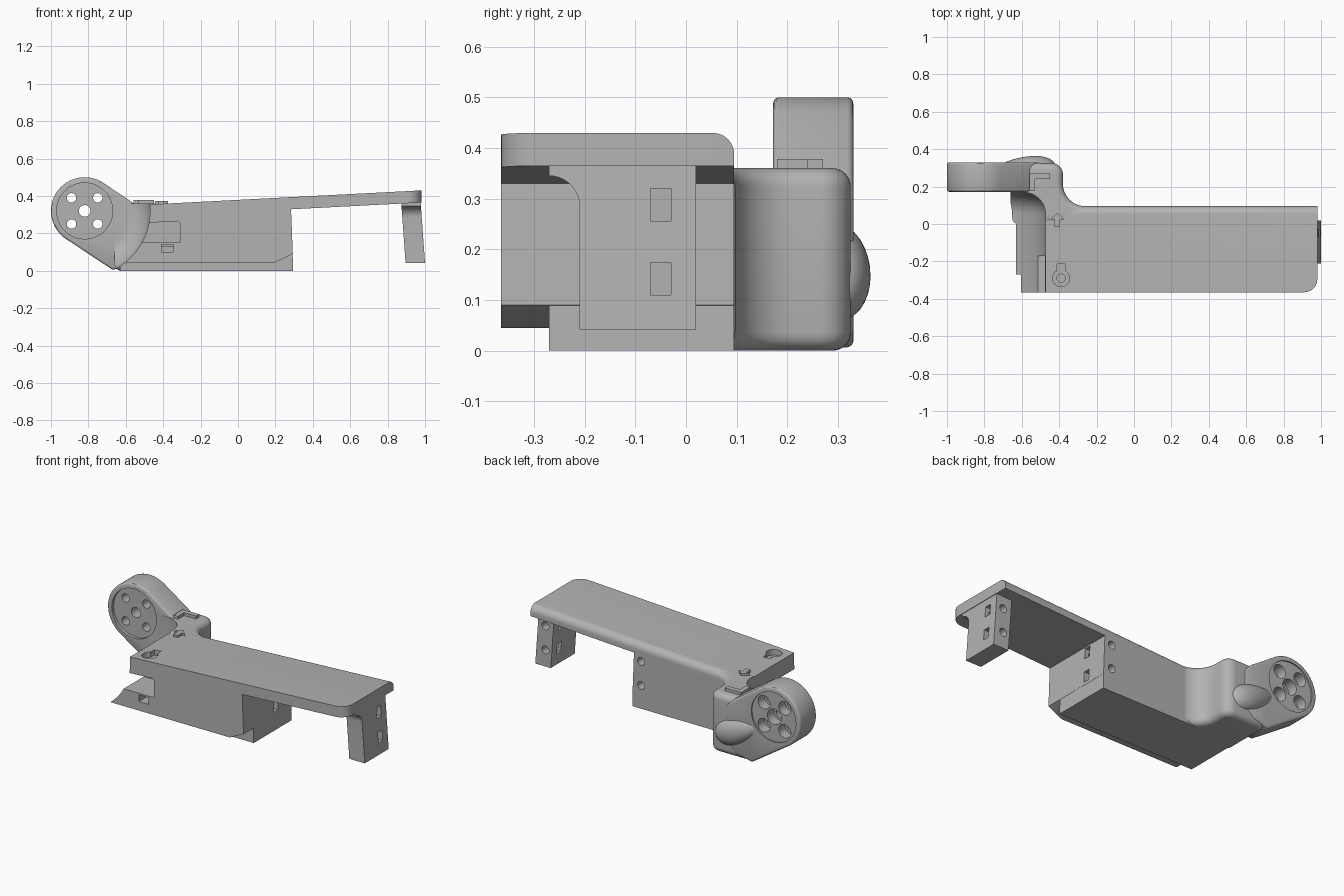
import bpy, bmesh, math
from mathutils import Vector
from mathutils.geometry import convex_hull_2d

cube = bpy.data.objects.get("Cube")
if cube:
    bpy.data.objects.remove(cube)

grey = bpy.data.materials.new("matte grey")
grey.use_nodes = True
COLOUR = (0.45, 0.45, 0.45, 1)
grey.diffuse_color = COLOUR
grey.node_tree.nodes["Principled BSDF"].inputs["Base Color"].default_value = COLOUR

HUB_X, HUB_Z = -0.82, 0.32
FRONT, BACK = -0.365, 0.095


def deck(x):
    """Height of the sloping top surface."""
    return 0.379 + 0.0517 * x


def arc(cx, cy, r, start, end, steps=10):
    return [(cx + r * math.cos(math.radians(start + (end - start) * i / steps)),
             cy + r * math.sin(math.radians(start + (end - start) * i / steps)))
            for i in range(steps + 1)]


def finish(name, bm):
    bmesh.ops.recalc_face_normals(bm, faces=bm.faces)
    mesh = bpy.data.meshes.new(name)
    bm.to_mesh(mesh)
    bm.free()
    mesh.materials.append(grey)
    ob = bpy.data.objects.new(name, mesh)
    bpy.context.collection.objects.link(ob)
    return ob


def prism_bm(points, axis, lo, hi):
    place = {"x": lambda a, b: (lo, a, b), "y": lambda a, b: (a, lo, b),
             "z": lambda a, b: (a, b, lo)}[axis]
    bm = bmesh.new()
    face = bm.faces.new([bm.verts.new(place(a, b)) for a, b in points])
    new = bmesh.ops.extrude_face_region(bm, geom=[face])["geom"]
    step = Vector([hi - lo if axis == k else 0 for k in "xyz"])
    bmesh.ops.translate(bm, vec=step, verts=[v for v in new if isinstance(v, bmesh.types.BMVert)])
    return bm


def prism(name, points, axis, lo, hi):
    return finish(name, prism_bm(points, axis, lo, hi))


def box(name, x0, x1, y0, y1, z0, z1):
    return prism(name, [(x0, y0), (x1, y0), (x1, y1), (x0, y1)], "z", z0, z1)


def rod(name, a, b, r, axis, lo, hi):
    return prism(name, arc(a, b, r, 0, 360, 40)[:-1], axis, lo, hi)


def apply(ob, mod):
    bpy.context.view_layer.objects.active = ob
    bpy.ops.object.modifier_apply(modifier=mod.name)


def bevel(ob, width, segments):
    mod = ob.modifiers.new("bevel", "BEVEL")
    mod.width, mod.segments = width, segments
    mod.limit_method, mod.angle_limit = "ANGLE", math.radians(35)
    mod.use_clamp_overlap = False
    apply(ob, mod)


def cut(ob, cutters):
    for c in cutters:
        mod = ob.modifiers.new("cut", "BOOLEAN")
        mod.operation, mod.solver, mod.object = "DIFFERENCE", "EXACT", c
        apply(ob, mod)


# Sloping top plate with one rounded corner and a rounded back edge
outline = [(-0.6, FRONT)] + arc(0.91, FRONT + 0.07, 0.07, -90, 0) + [(0.98, BACK), (-0.6, BACK)]
bm = prism_bm(outline, "z", -0.065, 0)
back_edge = [e for e in bm.edges if all(v.co.y > BACK - 0.001 and v.co.z > -0.01 for v in e.verts)]
bmesh.ops.bevel(bm, geom=back_edge, offset=0.042, segments=8, profile=0.5, affect="EDGES")
for v in bm.verts:
    v.co.z += deck(v.co.x)
plate = finish("top_plate", bm)

# Body under the plate, with a chamfered lower end
body = prism("body", [(-0.62, 0.045), (0.2, 0.045), (0.293, 0.09),
                      (0.283, deck(0.283) - 0.05), (-0.62, deck(-0.62) - 0.05)],
             "y", FRONT, BACK)
base = prism("body_base", [(-0.63, 0), (0.295, 0), (0.291, 0.13), (-0.63, 0.13)],
             "y", -0.27, BACK)

# Rear shoulder that joins the body to the hub arm
shoulder = prism("shoulder", [(-0.66, 0.0), (-0.25, 0.0)]
                 + arc(-0.26, 0.215, 0.12, 270, 180)
                 + arc(-0.44, 0.265, 0.06, 0, 90)
                 + [(-0.66, 0.325)], "z", 0.0, 0.36)
bevel(shoulder, 0.036, 6)

# Hub arm: round hub blended by tangents into the shoulder
shape = arc(HUB_X, HUB_Z, 0.18, 0, 360, 72)[:-1] + [
    (-0.55, 0.355), (-0.5, 0.31), (-0.5, 0.1), (-0.56, 0.03), (-0.67, 0.005)]
arm = prism("hub_arm", [shape[i] for i in convex_hull_2d([Vector(p) for p in shape])],
            "y", 0.172, 0.33)
bevel(arm, 0.012, 3)

# Round clearance swept around the hub axis, flaring in towards the arm
bm = bmesh.new()
profile = [(0, -0.6), (0.35, -0.6)] + arc(0.23, 0.05, 0.12, 0, 90, 12) + [(0, 0.17)]
verts = [bm.verts.new((HUB_X + r, y, HUB_Z)) for r, y in profile]
edges = [bm.edges.new(pair) for pair in zip(verts, verts[1:])]
bmesh.ops.spin(bm, geom=verts + edges, cent=(HUB_X, 0, HUB_Z), axis=(0, 1, 0),
               angle=math.tau, steps=96)
bmesh.ops.remove_doubles(bm, verts=bm.verts, dist=0.0001)
clearance = finish("clearance_cutter", bm)
for part in (plate, body, base, shoulder):
    cut(part, [clearance])

# End tab hanging below the plate, with a fillet on its front side
bm = prism_bm([(-0.21, 0.042), (0.02, 0.042), (0.02, 0.4), (-0.27, 0.4)]
              + arc(-0.27, 0.285, 0.06, 90, 0), "x", 0.873, 0.977)
for v in bm.verts:
    v.co.x += (0.36 - v.co.z) * 0.072
tab = finish("end_tab", bm)

# Nut slots and bolt holes, the same pair in body and tab
cutters = [clearance]
for z in (0.288, 0.142):
    for part, x0, x1, bolt in ((body, 0.2, 0.35, 0.235), (tab, 0.8, 1.1, 0.932)):
        tools = [box("slot_cutter", x0, x1, -0.07, -0.03, z - 0.032, z + 0.032),
                 rod("bolt_cutter", bolt, z, 0.024, "y", -0.12, 0.15)]
        cut(part, tools)
        if part is body and z < 0.2:
            cut(base, tools)
        cutters += tools

# Side pocket with a nut slot below it and a keyhole above it
pocket = prism("pocket_cutter", [(-0.6, 0.15), (-0.31, 0.15), (-0.31, 0.255),
                                 (-0.32, 0.265), (-0.6, 0.25)], "y", -0.5, -0.17)
nut = box("nut_cutter", -0.41, -0.345, -0.5, -0.25, 0.1, 0.14)
key_round = rod("key_cutter", -0.39, -0.29, 0.045, "z", 0.325, 0.5)
key_neck = box("neck_cutter", -0.412, -0.368, -0.27, -0.215, 0.325, 0.5)
key_hole = rod("hole_cutter", -0.39, -0.29, 0.022, "z", 0.2, 0.5)
cut(body, [pocket, nut, key_round, key_neck, key_hole])
cut(plate, [key_round, key_neck, key_hole])
cutters += [pocket, nut, key_round, key_neck, key_hole]

# Hub recesses and mounting holes
hub_tools = [rod("recess_cutter", HUB_X, HUB_Z, 0.15, "y", 0.1, 0.19),
             rod("recess_cutter", HUB_X, HUB_Z, 0.15, "y", 0.322, 0.4)]
spots = [(0, 0, 0.031)] + [(sx * 0.07, sz * 0.07, 0.025) for sx in (-1, 1) for sz in (-1, 1)]
for dx, dz, r in spots:
    hub_tools.append(rod("hole_cutter", HUB_X + dx, HUB_Z + dz, r, "y", 0.1, 0.4))
    hub_tools.append(rod("bore_cutter", HUB_X + dx, HUB_Z + dz, r + 0.016, "y", 0.26, 0.4))
cut(arm, hub_tools)
cutters += hub_tools
for c in cutters:
    bpy.data.objects.remove(c)

# Teardrop cable bulge on the back of the arm
bpy.ops.mesh.primitive_uv_sphere_add(segments=40, ring_count=20, location=(-0.57, 0.305, 0.165))
bulge = bpy.context.object
bulge.name = "cable_bulge"
for v in bulge.data.vertices:
    taper = 0.75 + 0.25 * v.co.x
    v.co.y *= taper * 0.075
    v.co.z *= taper * 0.1
    v.co.x *= 0.16
bulge.rotation_euler.y = 0.4
bulge.data.materials.append(grey)

# Raised corner clip and direction arrow on top
clip = prism("corner_clip", [(-0.56, 0.18), (-0.53, 0.18), (-0.53, 0.24), (-0.45, 0.24),
                             (-0.45, 0.27), (-0.56, 0.27)], "z", 0.34, 0.378)
arrow = prism("arrow", [(-0.425, -0.015), (-0.395, -0.015), (-0.395, 0.025), (-0.375, 0.025),
                        (-0.41, 0.06), (-0.445, 0.025), (-0.425, 0.025)], "z", 0.34, 0.372)

# Smooth shading with crisp edges
bpy.ops.object.select_all(action="DESELECT")
for ob in (plate, body, base, shoulder, arm, tab, bulge, clip, arrow):
    ob.select_set(True)
    bpy.context.view_layer.objects.active = ob
bpy.ops.object.shade_smooth_by_angle(angle=math.radians(30))
